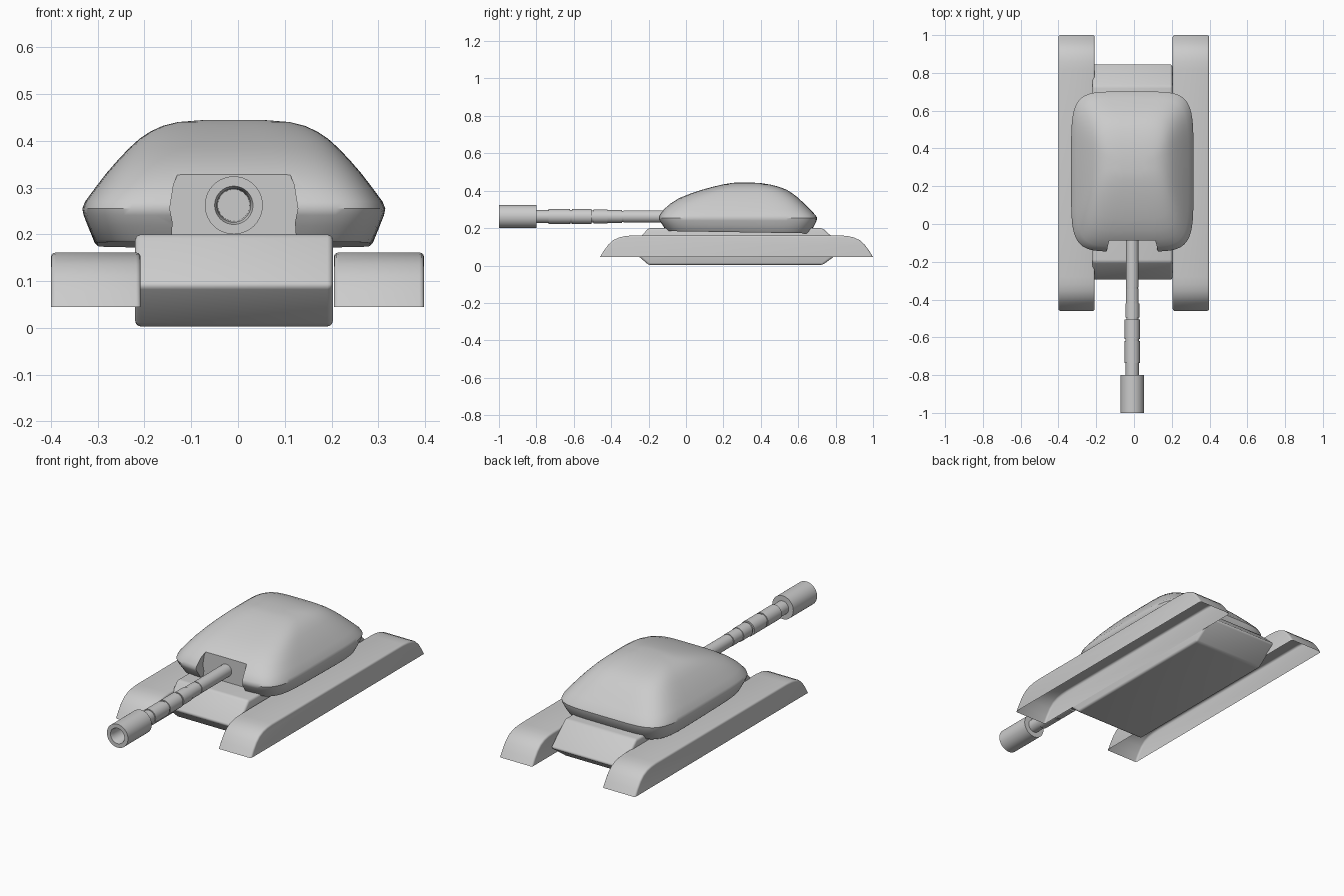
import bpy, bmesh, math

if "Cube" in bpy.data.objects:
    bpy.data.objects.remove(bpy.data.objects["Cube"])


def make(name, verts, faces, smooth=True):
    mesh = bpy.data.meshes.new(name)
    mesh.from_pydata(verts, [], faces)
    bm = bmesh.new()
    bm.from_mesh(mesh)
    bmesh.ops.recalc_face_normals(bm, faces=bm.faces)
    bm.to_mesh(mesh)
    bm.free()
    ob = bpy.data.objects.new(name, mesh)
    bpy.context.collection.objects.link(ob)
    return ob


def finish(ob, angle=35):
    """Apply modifiers, then smooth the shading by angle."""
    bpy.ops.object.select_all(action='DESELECT')
    ob.select_set(True)
    bpy.context.view_layer.objects.active = ob
    for m in list(ob.modifiers):
        bpy.ops.object.modifier_apply(modifier=m.name)
    bpy.ops.object.shade_smooth_by_angle(angle=math.radians(angle))


def bevel(ob, width, limit):
    m = ob.modifiers.new("bevel", 'BEVEL')
    m.width, m.segments = width, 3
    m.limit_method, m.angle_limit = 'ANGLE', math.radians(limit)


def side_profile(name, pts, x0, x1, open_bottom=False):
    """Extrude a (y, z) profile across x; the closing edge can stay open."""
    n = len(pts)
    verts = [(x, y, z) for x in (x0, x1) for y, z in pts]
    faces = [tuple(range(n)), tuple(range(n, 2 * n))]
    for i in range(n - 1 if open_bottom else n):
        j = (i + 1) % n
        faces.append((i, j, n + j, n + i))
    return make(name, verts, faces)


def loft(name, rings, caps=True):
    n = len(rings[0])
    verts = [v for r in rings for v in r]
    faces = [(k * n + i, k * n + (i + 1) % n, (k + 1) * n + (i + 1) % n, (k + 1) * n + i)
             for k in range(len(rings) - 1) for i in range(n)]
    if caps:
        faces += [tuple(range(n)), tuple(range(len(verts) - n, len(verts)))]
    return make(name, verts, faces)


# Hull: hexagonal side profile with rounded edges
hull = side_profile("hull", [(-0.20, 0.003), (-0.30, 0.09), (-0.20, 0.20),
                             (0.73, 0.20), (0.85, 0.09), (0.73, 0.003)], -0.22, 0.203)
bevel(hull, 0.012, 30)
finish(hull)

# Track covers: curved ends, open underneath
half = [(0.73, 0.045), (0.71, 0.078), (0.685, 0.112), (0.658, 0.136),
        (0.625, 0.151), (0.59, 0.158), (0.55, 0.161)]
cover = [(0.27 - d, z) for d, z in half] + [(0.27 + d, z) for d, z in reversed(half)]
for side, x0, x1 in (("left", -0.40, -0.208), ("right", 0.205, 0.398)):
    track = side_profile(side + "_track_cover", cover, x0, x1, True)
    bevel(track, 0.01, 50)
    finish(track)

# Turret: rounded rectangular sections (z, half width, front y, back y, squareness)
sections = [(0.178, 0.292, -0.105, 0.660, 5.5), (0.184, 0.298, -0.110, 0.665, 5.5),
            (0.215, 0.311, -0.127, 0.685, 5.5), (0.240, 0.321, -0.142, 0.698, 5.5),
            (0.255, 0.324, -0.146, 0.701, 5.5), (0.270, 0.318, -0.142, 0.692, 5.5),
            (0.300, 0.296, -0.120, 0.664, 5.2), (0.330, 0.273, -0.085, 0.633, 5),
            (0.360, 0.247, -0.037, 0.602, 4.7), (0.385, 0.223, 0.025, 0.570, 4.4),
            (0.405, 0.201, 0.085, 0.538, 4.2), (0.420, 0.178, 0.140, 0.500, 4),
            (0.432, 0.152, 0.190, 0.455, 3.6), (0.440, 0.120, 0.235, 0.405, 3.2),
            (0.444, 0.070, 0.270, 0.350, 3)]
CX = -0.009
rings = []
for z, hw, y0, y1, e in sections:
    ring = []
    for i in range(72):
        a = 2 * math.pi * i / 72
        c, s = math.cos(a), math.sin(a)
        px = math.copysign(abs(c) ** (2 / e), c)
        py = math.copysign(abs(s) ** (2 / e), s)
        y = (y0 + y1) / 2 + py * (y1 - y0) / 2
        tilt = 0.016 * (0.28 - y) * max(0, (0.25 - z) / 0.072)
        ring.append((CX + px * hw, y, z + tilt))
    rings.append(ring)
turret = loft("turret", rings)

# Gun recess cut into the turret front
notch = [(-0.148, 0.10), (-0.140, 0.225), (-0.146, 0.255), (-0.138, 0.305),
         (-0.125, 0.34), (0.107, 0.34), (0.120, 0.305), (0.128, 0.255),
         (0.122, 0.225), (0.130, 0.10)]
cutter = loft("recess_cutter", [[(x, y, z) for x, z in notch] for y in (-0.3, -0.087)])
cut = turret.modifiers.new("recess", 'BOOLEAN')
cut.operation, cut.object, cut.solver = 'DIFFERENCE', cutter, 'EXACT'
cutter.hide_render = True
finish(turret)
bpy.data.objects.remove(cutter)

# Gun: stepped barrel with grooves, wide muzzle and bore, (y, radius)
gun = [(-0.05, 0.033), (-0.335, 0.033), (-0.335, 0.030), (-0.342, 0.030),
       (-0.342, 0.034), (-0.42, 0.034), (-0.42, 0.037), (-0.495, 0.037),
       (-0.495, 0.032), (-0.505, 0.032), (-0.505, 0.040), (-0.61, 0.040),
       (-0.61, 0.036), (-0.62, 0.036), (-0.62, 0.040), (-0.735, 0.040),
       (-0.735, 0.035), (-0.80, 0.035), (-0.80, 0.062), (-1.0, 0.062),
       (-1.0, 0.041), (-0.985, 0.036), (-0.86, 0.034)]
barrel = loft("gun_barrel", [[(CX + r * math.cos(2 * math.pi * i / 40), y,
                               0.262 + r * math.sin(2 * math.pi * i / 40))
                              for i in range(40)] for y, r in gun])
finish(barrel, 30)
